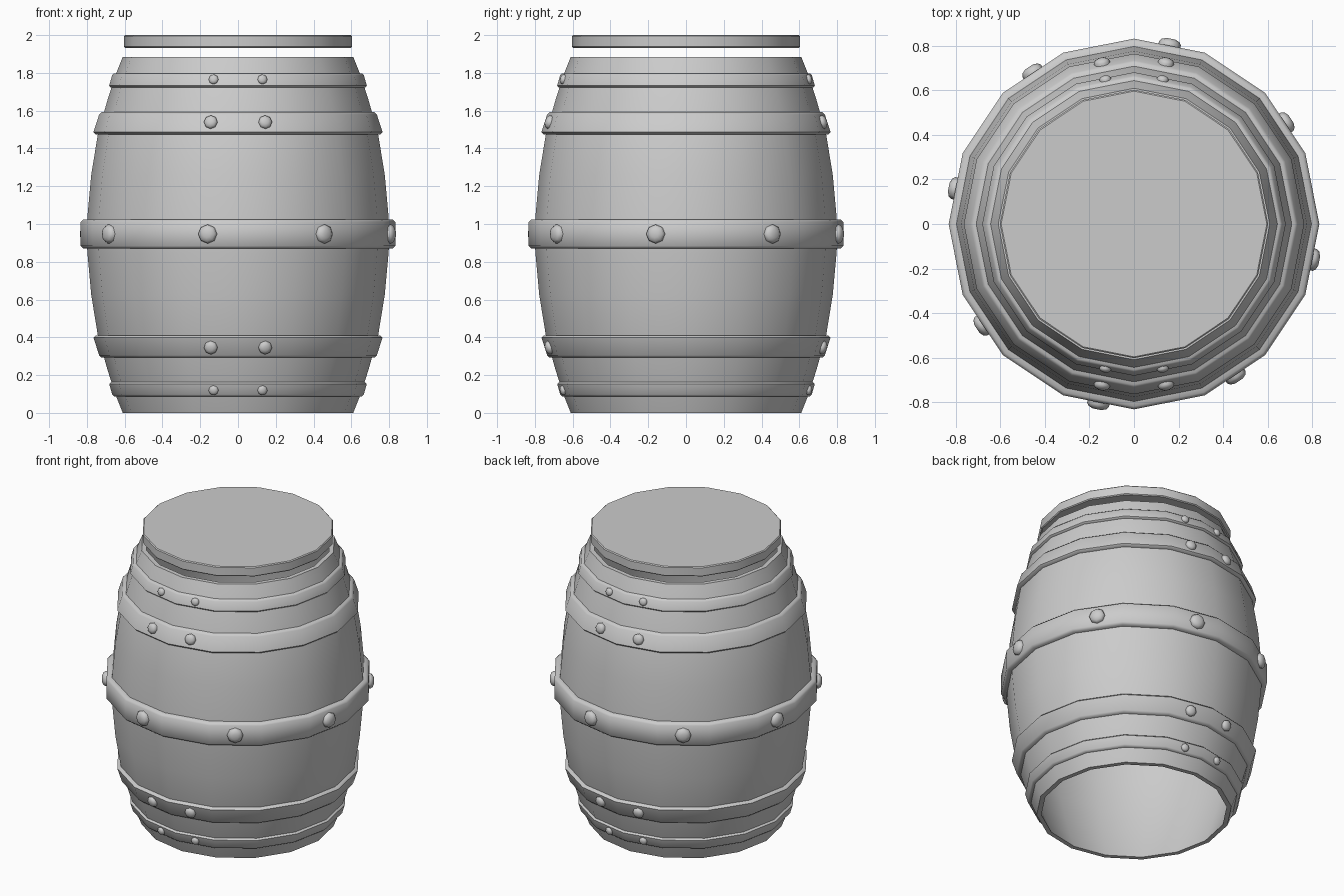
import bpy, bmesh
from math import sin, cos, tan, pi, radians, atan2
from mathutils import Matrix, Vector

if "Cube" in bpy.data.objects:
    bpy.data.objects.remove(bpy.data.objects["Cube"])

SIDES = 16
MID = 0.9425   # mirror height of the body


def lathe(name, profile, sides=SIDES, closed=True, matrix=None, angle=40):
    """Spin (radius, z) points round z; closed = ring section, else capped solid."""
    bm = bmesh.new()
    rings = [[bm.verts.new((r * cos(2 * pi * k / sides), r * sin(2 * pi * k / sides), z))
              for k in range(sides)] for r, z in profile]
    n = len(rings)
    for i in range(n if closed else n - 1):
        a, b = rings[i], rings[(i + 1) % n]
        for k in range(sides):
            j = (k + 1) % sides
            bm.faces.new((a[k], a[j], b[j], b[k]))
    if not closed:
        bm.faces.new(rings[0])
        bm.faces.new(rings[-1])
    bmesh.ops.recalc_face_normals(bm, faces=bm.faces)
    if matrix:
        bm.transform(matrix)
    me = bpy.data.meshes.new(name)
    bm.to_mesh(me)
    bm.free()
    ob = bpy.data.objects.new(name, me)
    bpy.context.collection.objects.link(ob)
    bpy.ops.object.select_all(action='DESELECT')
    ob.select_set(True)
    bpy.context.view_layer.objects.active = ob
    bpy.ops.object.shade_smooth_by_angle(angle=radians(angle))
    return ob


def rivet(name, deg, r, z, size, height, slope=0.0):
    """Domed rivet on the middle of a hoop facet, tilted with the hoop."""
    a = radians(deg)
    apo = r * cos(pi / SIDES)
    out = Vector((cos(a), sin(a), slope)).normalized()
    rot = out.to_track_quat('Z', 'Y').to_matrix().to_4x4()
    m = Matrix.Translation((apo * cos(a), apo * sin(a), z)) @ rot
    prof = [(size, -0.01), (size, height * 0.35), (size * 0.8, height * 0.75), (size * 0.4, height)]
    lathe(name, prof, 8, False, m, 60)


# Staved body: thin hollow wall, open at both ends
half = [(0.803, MID), (0.797, 1.04), (0.777, 1.26), (0.742, 1.475), (0.69, 1.66), (0.648, 1.79), (0.61, 1.885)]
outer = [(r, 2 * MID - z) for r, z in reversed(half[1:])] + half
inner = [(r - 0.03, z) for r, z in reversed(outer)]
lathe("barrel_body", outer + inner)

# Lid floating just above the body
lathe("lid", [(0.597, 1.933), (0.603, 1.939), (0.603, 1.994), (0.597, 2.0)], closed=False)


def hoop(name, z0, r0, z1, r1, depth, bev, flip=False):
    """Iron hoop with softened outer edges, optionally mirrored to the lower half."""
    s = (r1 - r0) / (z1 - z0)
    p = [(r0 - depth, z0), (r0 - bev, z0), (r0, z0 + bev), (r1, z1 - bev), (r1 - bev, z1), (r1 - depth, z1)]
    if flip:
        p = [(r, 2 * MID - z) for r, z in p]
    lathe(name, p, angle=50)


# Middle hoop with eight rivets
hoop("middle_hoop", 0.87, 0.833, 1.025, 0.833, 0.05, 0.014)
for k in range(8):
    rivet(f"middle_rivet_{k}", -11.25 + 45 * k, 0.833, 0.947, 0.05, 0.032)

# Upper hoops and their mirrored lower copies, rivet pairs at front and back
specs = [("inner", 1.475, 0.765, 1.592, 0.735, 0.05, 0.012, 0.036, 0.024),
         ("end", 1.722, 0.682, 1.798, 0.666, 0.04, 0.010, 0.026, 0.018)]
for label, z0, r0, z1, r1, depth, bev, size, height in specs:
    slope = (r0 - r1) / (z1 - z0)
    for flip, level in ((False, "upper"), (True, "lower")):
        hoop(f"{level}_{label}_hoop", z0, r0, z1, r1, depth, bev, flip)
        zc = (z0 + z1) / 2 + 0.005
        for k, deg in enumerate((-101.25, -78.75, 78.75, 101.25)):
            rivet(f"{level}_{label}_rivet_{k}", deg, (r0 + r1) / 2,
                  2 * MID - zc if flip else zc, size, height, -slope if flip else slope)
